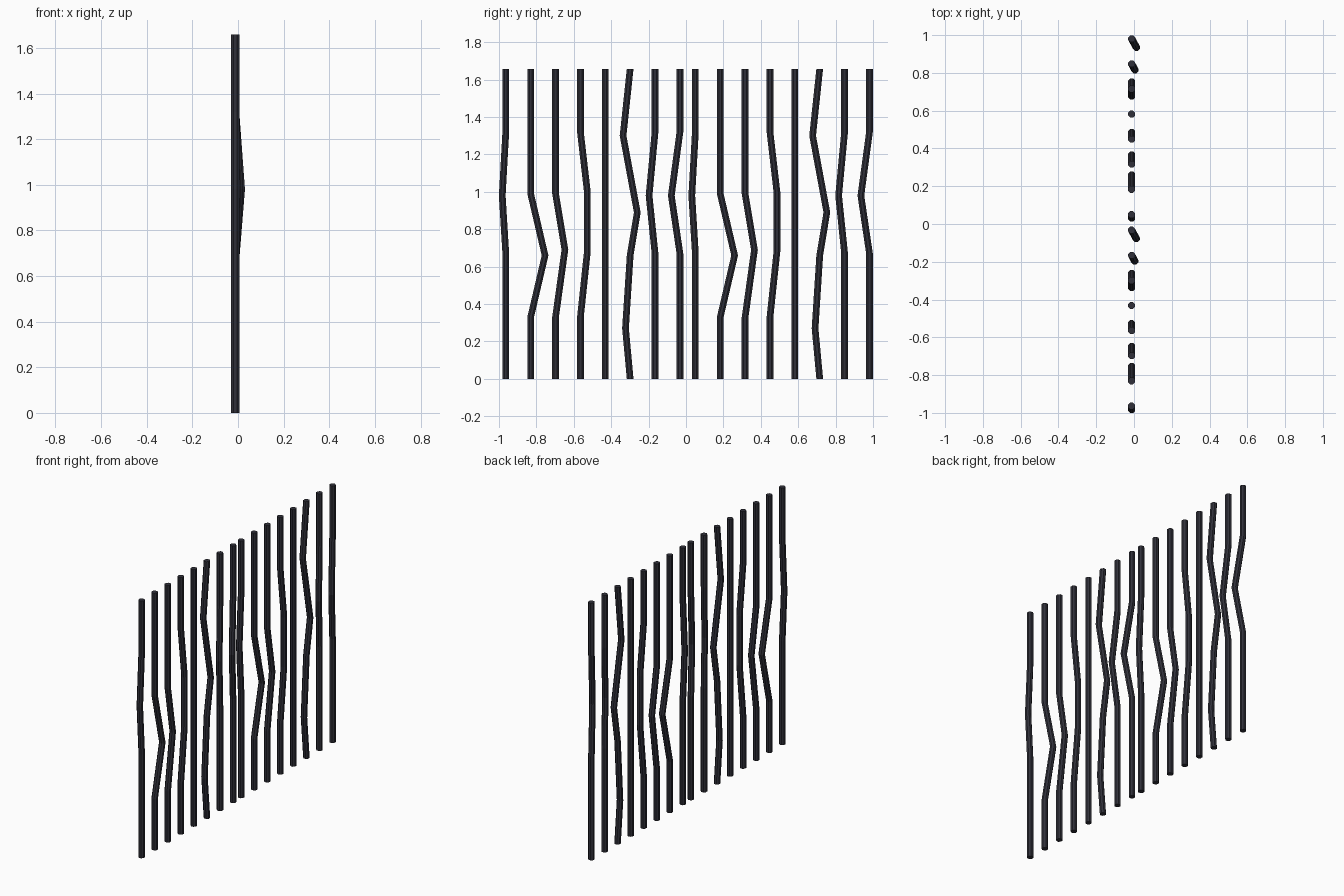
import bpy
import bmesh
import math

cube = bpy.data.objects.get("Cube")
if cube:
    bpy.data.objects.remove(cube, do_unlink=True)

HEIGHT = 1.658
APOTHEM = 0.018      # half width across flats of the eight-sided bar
BAR_X = -0.0125
FIRST_Y = -0.9635
SPACING = 0.133
PANEL_SHIFT = 1.0135
SIDES = 8

steel = bpy.data.materials.new("dark steel")
steel.use_nodes = True
color = (0.03, 0.03, 0.042, 1)
steel.diffuse_color = color
steel.node_tree.nodes["Principled BSDF"].inputs["Base Color"].default_value = color

# Bends of each bar in one panel: (height, sideways shift, outward shift)
BENDS = [
    [(0.67, 0, 0), (0.98, -0.019, 0), (1.32, 0, 0)],
    [(0.33, 0, 0), (0.66, 0.077, 0), (0.99, 0, 0)],
    [(0.33, 0, 0), (0.69, 0.05, 0), (0.99, 0, 0)],
    [(0.33, 0, 0), (0.68, 0.037, 0), (1.0, 0.037, 0), (1.32, 0, 0)],
    [],
    [(0.27, -0.025, 0), (0.66, 0, 0), (0.89, 0.038, 0), (1.3, -0.038, 0)],
    [(0.67, 0, 0), (0.98, -0.032, 0.017), (1.32, 0, 0)],
    [(0.67, 0, 0), (0.98, -0.046, 0.025), (1.32, 0, 0)],
]


def make_bar(name, y, bends):
    """Eight-sided bar lofted through its bend points."""
    bm = bmesh.new()
    radius = APOTHEM / math.cos(math.pi / SIDES)
    rings = []
    for z, dy, dx in [(0, 0, 0)] + bends + [(HEIGHT, 0, 0)]:
        ring = []
        for i in range(SIDES):
            a = 2 * math.pi * (i + 0.5) / SIDES
            ring.append(bm.verts.new((BAR_X + dx + radius * math.cos(a),
                                      y + dy + radius * math.sin(a), z)))
        rings.append(ring)
    for low, high in zip(rings, rings[1:]):
        for i in range(SIDES):
            j = (i + 1) % SIDES
            bm.faces.new((low[i], low[j], high[j], high[i]))
    bm.faces.new(rings[0][::-1])
    bm.faces.new(rings[-1])
    mesh = bpy.data.meshes.new(name)
    bm.to_mesh(mesh)
    bm.free()
    mesh.materials.append(steel)
    bpy.context.collection.objects.link(bpy.data.objects.new(name, mesh))


# Two identical panels of bars side by side
for panel, label in enumerate(("front", "back")):
    for n, bends in enumerate(BENDS):
        make_bar(f"{label}_panel_bar_{n + 1}",
                 FIRST_Y + panel * PANEL_SHIFT + n * SPACING, bends)
